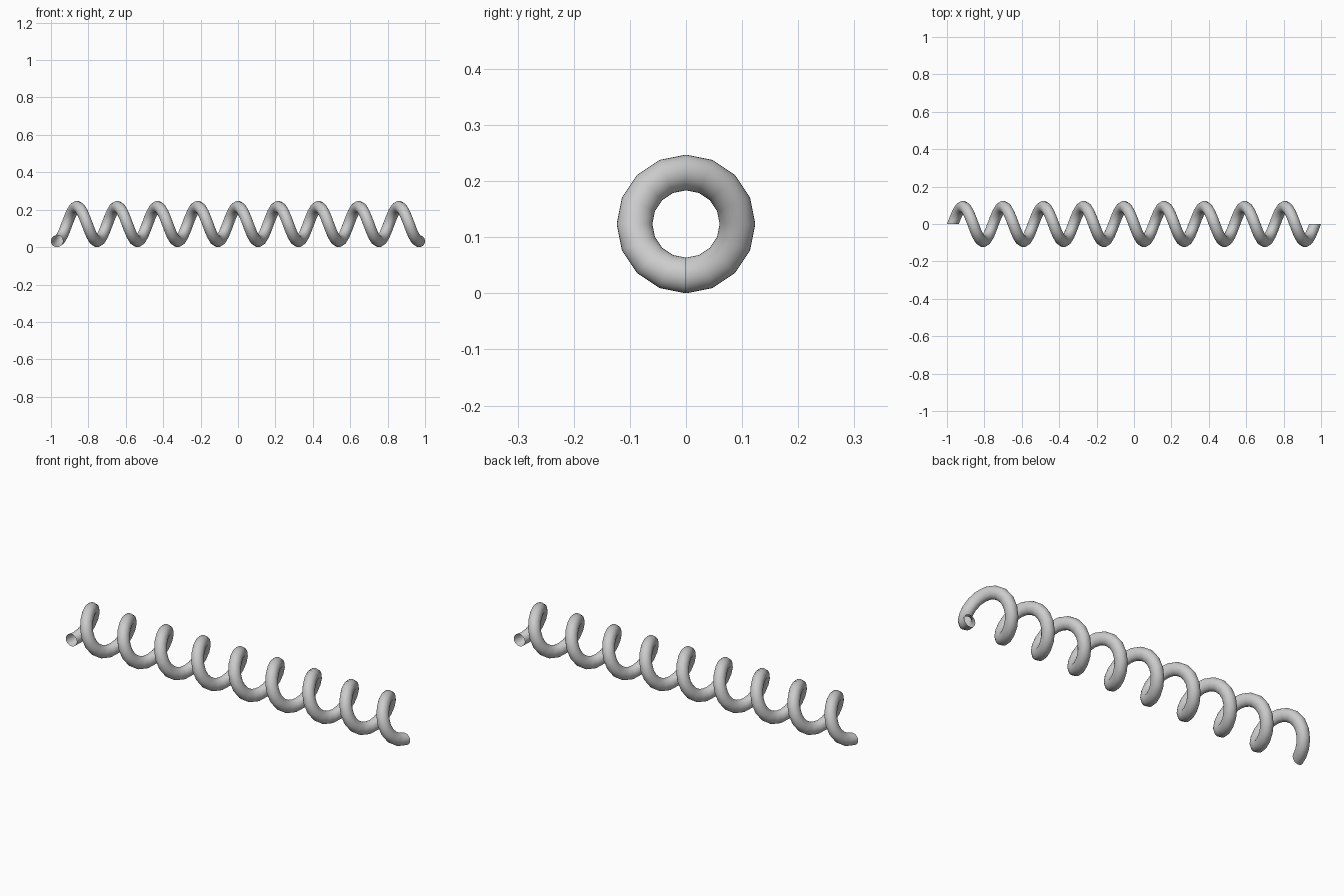
import bpy, bmesh
from math import sin, cos, pi

if "Cube" in bpy.data.objects:
    bpy.data.objects.remove(bpy.data.objects["Cube"])

TURNS, STEPS, SIDES = 9, 16, 32
WIRE = 0.0318                       # wire radius
COIL = 0.1235 - WIRE                # coil centreline radius
AXIS_Z = 0.1235
PITCH = (2 - 2 * WIRE) / TURNS

# Coil: upright circle section screwed along x, open at both ends
bm = bmesh.new()
rings = []
for i in range(TURNS * STEPS + 1):
    t = 2 * pi * i / STEPS
    x0 = -1 + WIRE + PITCH * i / STEPS
    ring = []
    for j in range(SIDES):
        a = 2 * pi * j / SIDES
        rad = COIL + WIRE * sin(a)
        ring.append(bm.verts.new((x0 + WIRE * cos(a), rad * sin(t), AXIS_Z - rad * cos(t))))
    rings.append(ring)

for r0, r1 in zip(rings, rings[1:]):
    for j in range(SIDES):
        k = (j + 1) % SIDES
        f = bm.faces.new((r0[j], r0[k], r1[k], r1[j]))
        f.smooth = True

mesh = bpy.data.meshes.new("coil_spring")
bm.to_mesh(mesh)
bm.free()
spring = bpy.data.objects.new("coil_spring", mesh)
bpy.context.collection.objects.link(spring)
